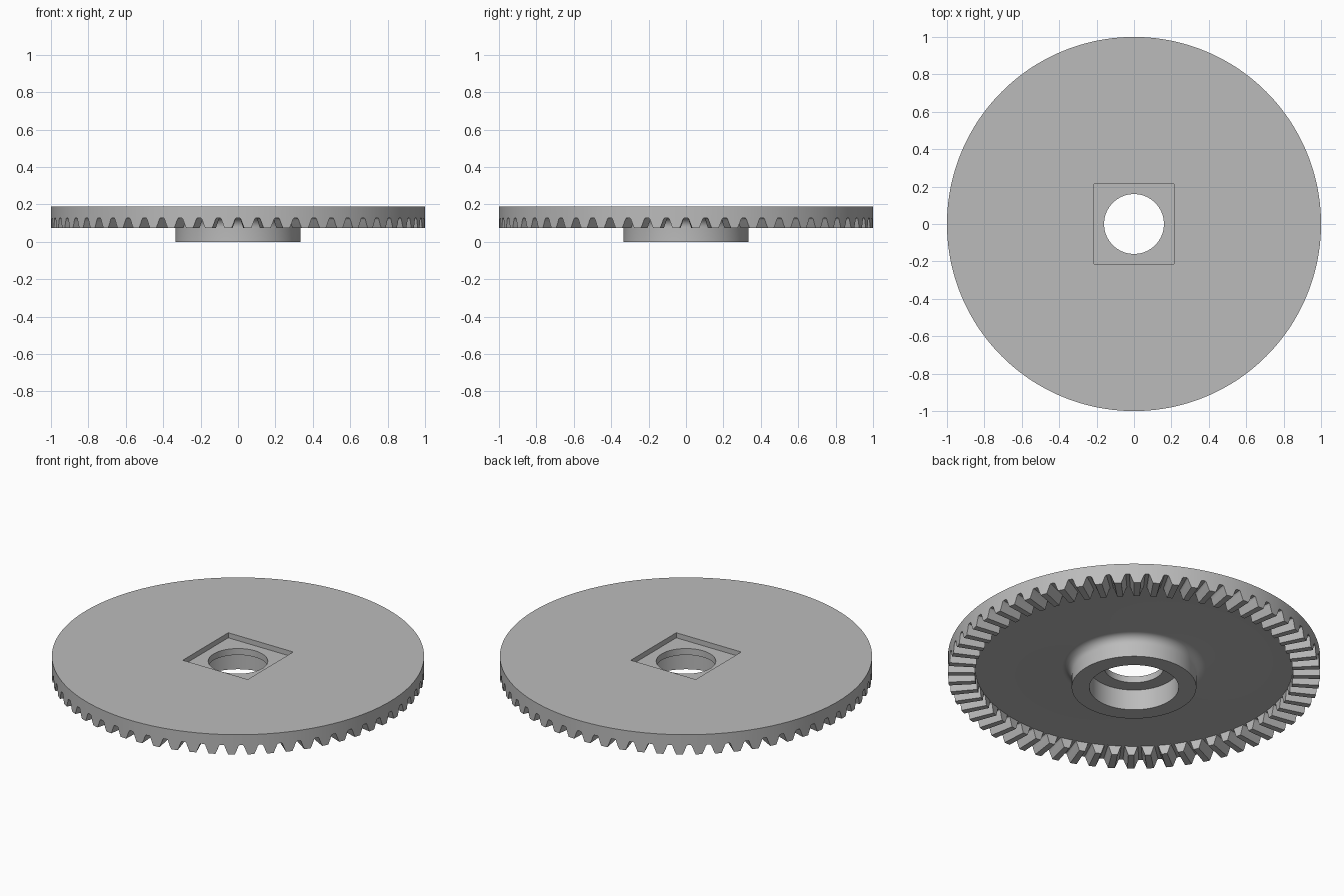
import bpy, bmesh, math
from mathutils import Matrix, Vector

if "Cube" in bpy.data.objects:
    bpy.data.objects.remove(bpy.data.objects["Cube"])

TEETH = 60
SEGMENTS = 240
TOP, FLOOR, TIP = 0.19, 0.128, 0.073      # heights of the plate and tooth tips
POCKET_FLOOR, BORE_TOP = 0.16, 0.122
BOSS, FILLET, RING = 0.335, 0.05, 0.855   # radii

steel = bpy.data.materials.new("plain grey")
grey = (0.5, 0.5, 0.5, 1)
steel.diffuse_color = grey
steel.use_nodes = True
steel.node_tree.nodes["Principled BSDF"].inputs["Base Color"].default_value = grey


def add_object(name, bm):
    bmesh.ops.recalc_face_normals(bm, faces=bm.faces)
    mesh = bpy.data.meshes.new(name)
    bm.to_mesh(mesh)
    bm.free()
    obj = bpy.data.objects.new(name, mesh)
    bpy.context.collection.objects.link(obj)
    mesh.materials.append(steel)
    return obj


def lathe(name, profile):
    bm = bmesh.new()
    verts = [bm.verts.new((r, 0, z)) for r, z in profile]
    edges = [bm.edges.new((a, b)) for a, b in zip(verts, verts[1:] + verts[:1])]
    bmesh.ops.spin(bm, geom=verts + edges, axis=(0, 0, 1), cent=(0, 0, 0),
                   angle=math.tau, steps=SEGMENTS, use_merge=True)
    bmesh.ops.remove_doubles(bm, verts=bm.verts, dist=1e-5)
    return add_object(name, bm)


def cut(target, cutter):
    mod = target.modifiers.new(cutter.name, "BOOLEAN")
    mod.operation = "DIFFERENCE"
    mod.solver = "EXACT"
    mod.object = cutter
    bpy.context.view_layer.objects.active = target
    bpy.ops.object.modifier_apply(modifier=mod.name)
    bpy.data.objects.remove(cutter)


# Plate, tooth ring, filleted boss and stepped bore as one turned solid
fillet = []
for i in range(9):
    a = math.pi / 2 * i / 8
    fillet.append((BOSS + FILLET * (1 - math.sin(a)), FLOOR - FILLET * (1 - math.cos(a))))
gear = lathe("crown_gear", [
    (0.16, TOP), (1, TOP), (1, TIP), (RING, TIP), (RING, FLOOR), *fillet,
    (BOSS, 0), (0.24, 0), (0.24, BORE_TOP), (0.16, BORE_TOP)])

# Square pocket in the top
bm = bmesh.new()
bmesh.ops.create_cube(bm, size=1, matrix=Matrix.Translation((0, 0, POCKET_FLOOR + 0.1))
                      @ Matrix.Diagonal((0.426, 0.426, 0.2, 1)))
cut(gear, add_object("pocket_cutter", bm))

# Gaps between the teeth, narrowing towards the centre
half = [(0.043, 0.05), (0.034, TIP), (0.023, 0.1), (0.015, 0.122), (0.010, FLOOR - 0.0005)]
section = half + [(-w, z) for w, z in reversed(half)]
bm = bmesh.new()
for i in range(TEETH):
    turn = Matrix.Rotation(math.tau * i / TEETH, 3, "Z")
    inner, outer = [[bm.verts.new(turn @ Vector((r, w * r, z))) for w, z in section]
                    for r in (0.82, 1.05)]
    bm.faces.new(inner)
    bm.faces.new(outer)
    for k in range(len(section)):
        bm.faces.new((inner[k - 1], inner[k], outer[k], outer[k - 1]))
cut(gear, add_object("gap_cutter", bm))

# Smooth turned surfaces with crisp edges
bpy.ops.object.select_all(action="DESELECT")
gear.select_set(True)
bpy.context.view_layer.objects.active = gear
bpy.ops.object.shade_smooth_by_angle(angle=math.radians(25))
